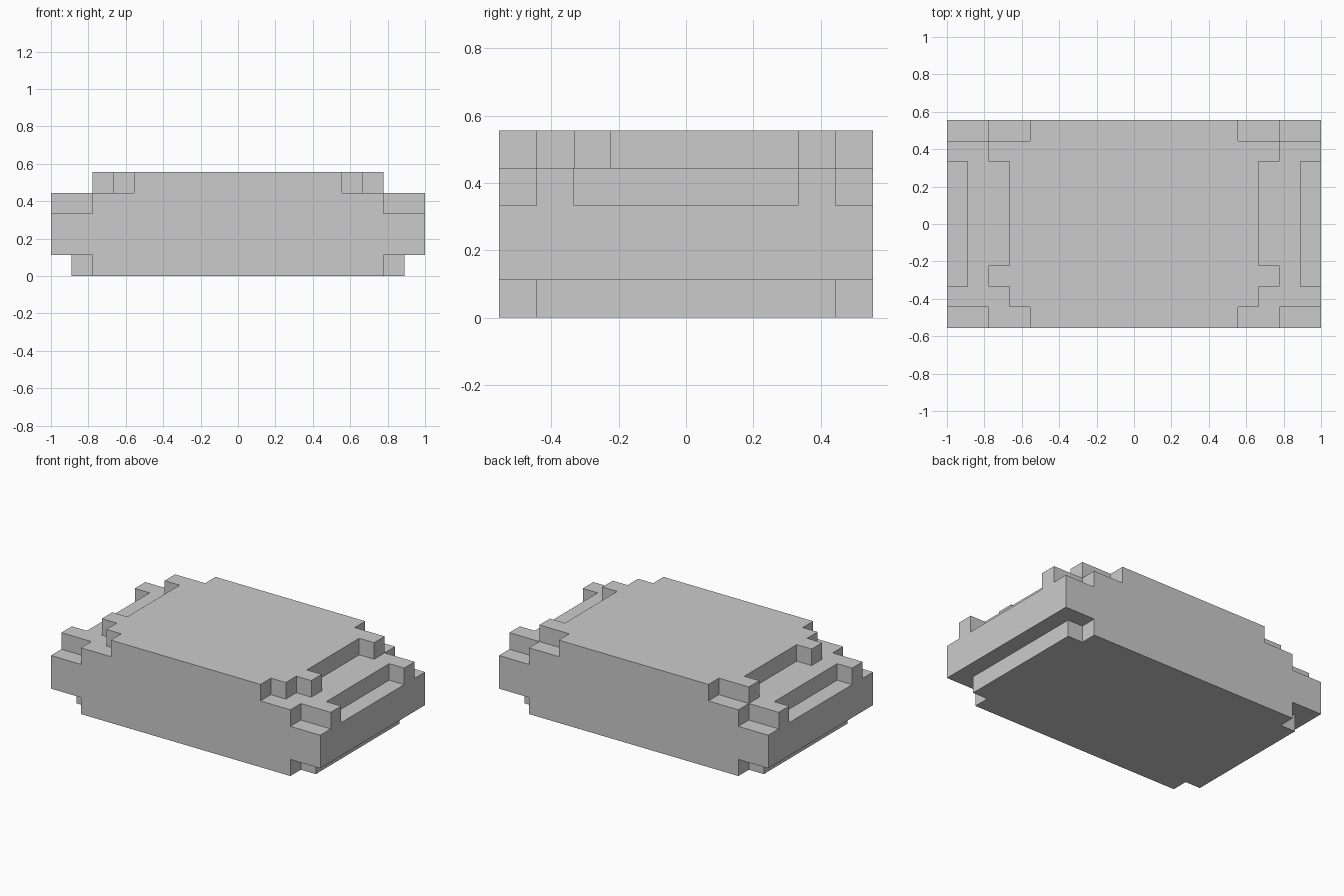
import bpy, bmesh, math
from mathutils import Vector

if "Cube" in bpy.data.objects:
    bpy.data.objects.remove(bpy.data.objects["Cube"])

U = 1 / 9  # one block

# Each layer: (height in blocks, half-width in x of each row, front to back)
LAYERS = [
    (1, [7] + [8] * 8 + [7]),                     # recessed base
    (2, [9] * 10),                                # main slab
    (1, [7, 9] + [8] * 6 + [9, 7]),               # stepped shoulder with end recesses
    (1, [5, 6, 7, 6, 6, 6, 6, 6, 7, 5]),          # raised top deck
]
levels = [rows for count, rows in LAYERS for _ in range(count)]


def solid(x, y, z):
    if not (0 <= z < len(levels) and 0 <= y < 10):
        return False
    half = levels[z][y]
    return -half <= x < half


def add_face(bm, cell, axis, side):
    """One outer square of a block, facing along the axis."""
    a, b = (axis + 1) % 3, (axis + 2) % 3
    loop = [(0, 0), (1, 0), (1, 1), (0, 1)]
    if side < 0:
        loop.reverse()
    verts = []
    for da, db in loop:
        p = Vector(cell)
        p[axis] += 1 if side > 0 else 0
        p[a] += da
        p[b] += db
        p.y -= 5
        verts.append(bm.verts.new(p * U))
    bm.faces.new(verts)


# Skin the layers into a single closed shell, keeping only outer faces
bm = bmesh.new()
for z in range(len(levels)):
    for y in range(10):
        for x in range(-9, 9):
            if not solid(x, y, z):
                continue
            for axis in range(3):
                for side in (-1, 1):
                    n = [x, y, z]
                    n[axis] += side
                    if not solid(*n):
                        add_face(bm, (x, y, z), axis, side)

# Weld and merge coplanar squares into clean flat faces
bmesh.ops.remove_doubles(bm, verts=bm.verts[:], dist=1e-4)
bmesh.ops.dissolve_limit(bm, angle_limit=math.radians(1),
                         verts=bm.verts[:], edges=bm.edges[:])

mesh = bpy.data.meshes.new("stepped_block_body")
bm.to_mesh(mesh)
bm.free()
bpy.context.collection.objects.link(bpy.data.objects.new("stepped_block_body", mesh))
